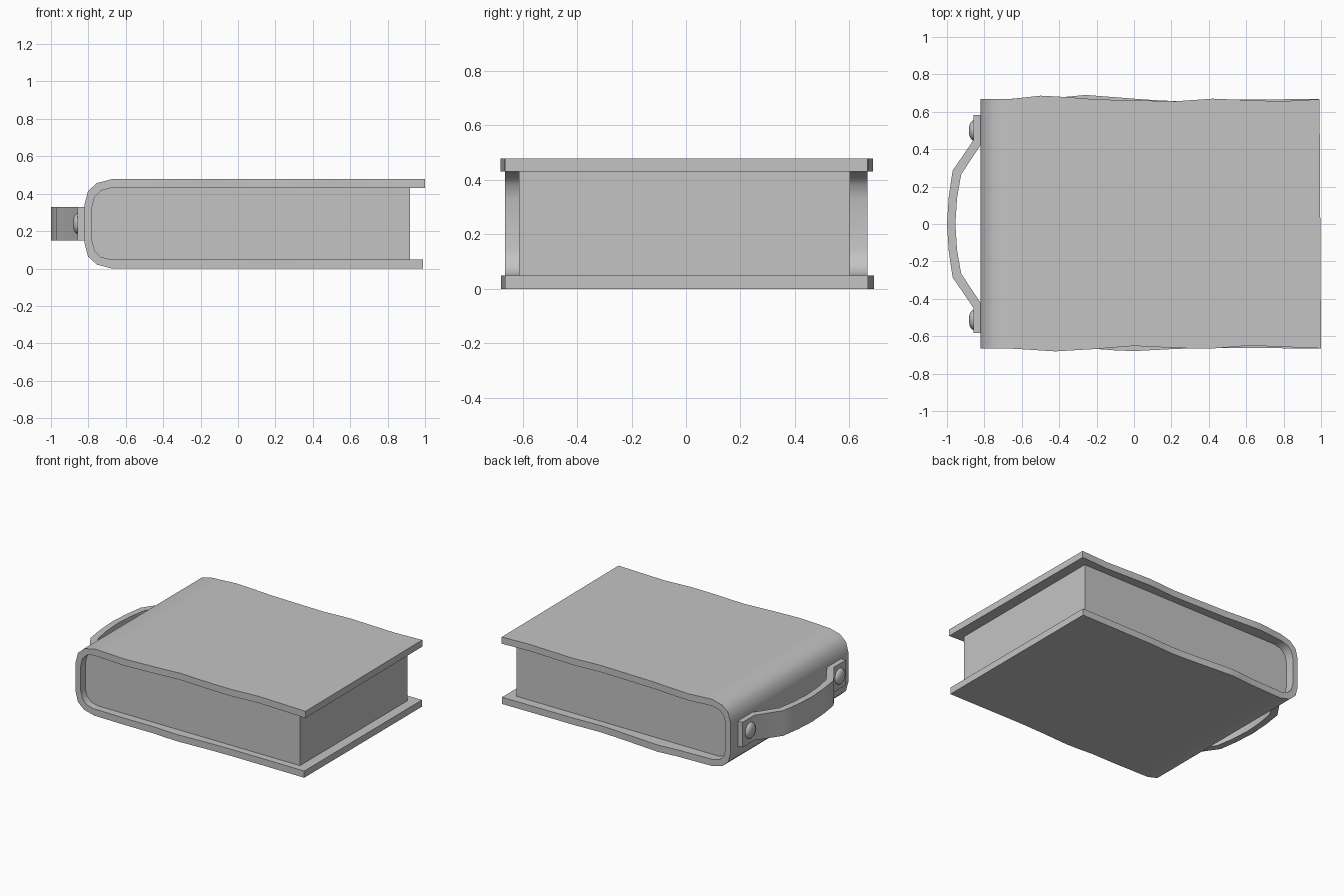
import bpy, bmesh, math
from mathutils import Matrix

cube = bpy.data.objects.get("Cube")
if cube:
    bpy.data.objects.remove(cube, do_unlink=True)

grey = bpy.data.materials.new("plain grey")
grey.use_nodes = True
COLOR = (0.55, 0.55, 0.55, 1)
grey.diffuse_color = COLOR
grey.node_tree.nodes["Principled BSDF"].inputs["Base Color"].default_value = COLOR


def finish(name, bm, smooth=True):
    bmesh.ops.recalc_face_normals(bm, faces=bm.faces)
    mesh = bpy.data.meshes.new(name)
    bm.to_mesh(mesh)
    bm.free()
    mesh.materials.append(grey)
    obj = bpy.data.objects.new(name, mesh)
    bpy.context.collection.objects.link(obj)
    if smooth:
        bpy.ops.object.select_all(action="DESELECT")
        obj.select_set(True)
        bpy.context.view_layer.objects.active = obj
        bpy.ops.object.shade_smooth_by_angle(angle=math.radians(35))
    return obj


def loft(name, rings):
    """Closed solid through a row of four-sided sections."""
    bm = bmesh.new()
    rows = [[bm.verts.new(p) for p in ring] for ring in rings]
    for a, b in zip(rows, rows[1:]):
        for i in range(4):
            j = (i + 1) % 4
            bm.faces.new((a[i], a[j], b[j], b[i]))
    bm.faces.new(rows[0])
    bm.faces.new(rows[-1])
    return finish(name, bm)


def interp(points, x):
    """Piecewise linear edge line."""
    if x <= points[0][0]:
        return points[0][1]
    for (x0, y0), (x1, y1) in zip(points, points[1:]):
        if x <= x1:
            return y0 + (y1 - y0) * (x - x0) / (x1 - x0)
    return points[-1][1]


# Worn edges of the two boards: back and front outline of each
top_back = [(-0.67, 0.667), (-0.5, 0.686), (-0.38, 0.68), (-0.2, 0.666),
            (0.22, 0.656), (0.42, 0.67), (0.78, 0.656), (1, 0.667)]
top_front = [(-0.67, -0.665), (-0.42, -0.681), (-0.2, -0.668), (0, -0.652),
             (0.25, -0.664), (0.4, -0.667), (0.62, -0.65), (1, -0.665)]
low_back = [(-0.67, 0.667), (-0.4, 0.676), (-0.26, 0.69), (0, 0.67),
            (0.2, 0.656), (0.42, 0.665), (1, 0.668)]
low_front = [(-0.67, -0.665), (-0.4, -0.67), (-0.2, -0.668), (-0.03, -0.681),
             (0.22, -0.668), (0.4, -0.663), (1, -0.665)]

HEIGHT, MID = 0.478, 0.239
# Rounded spine corner: outer x, outer z, inner x, inner z
corner = [(-0.673, 0.478, -0.68, 0.43), (-0.754, 0.457, -0.733, 0.416),
          (-0.802, 0.414, -0.766, 0.383), (-0.82, 0.345, -0.78, 0.33)]


def board_stations(end):
    xs = [end, 0.89, 0.78, 0.7, 0.62, 0.52, 0.42, 0.32, 0.22, 0.1, 0, -0.1,
          -0.2, -0.26, -0.34, -0.42, -0.5, -0.6]
    return [(x, HEIGHT, x, 0.43) for x in xs] + corner


def section(station, back, front, flip, skew):
    ox, oz, ix, iz = station
    if flip:
        oz, iz = HEIGHT - oz, HEIGHT - iz
    yb, yf = interp(back, ox), interp(front, ox)
    return [(ox, yf, oz), (ox - skew, yb, oz), (ix - skew, yb, iz), (ix, yf, iz)]


# Cover: top board, spine and bottom board as one folded sheet
rings = [section(s, top_back, top_front, False, 0.008 if s[0] > 0.95 else 0)
         for s in board_stations(1.0)]
rings += [section(s, low_back, low_front, True, 0)
          for s in reversed(board_stations(0.99))]
loft("cover", rings)

# Page block, rounded to sit inside the spine
bm = bmesh.new()
outline = [(0.92, 0.431)] + [(ix - 0.002, iz + 0.001) for _, _, ix, iz in corner]
outline += [(x, HEIGHT - z) for x, z in reversed(outline)]
face = bm.faces.new([bm.verts.new((x, -0.613, z)) for x, z in outline])
new = bmesh.ops.extrude_face_region(bm, geom=[face])["geom"]
bmesh.ops.translate(bm, vec=(0, 1.215, 0),
                    verts=[v for v in new if isinstance(v, bmesh.types.BMVert)])
finish("page_block", bm)

# Strap handle: outer x, outer y, inner x, inner y for half, then mirrored
half = [(-0.857, 0.583, -0.815, 0.583), (-0.857, 0.45, -0.815, 0.43),
        (-0.97, 0.285, -0.924, 0.265), (-0.99, 0.15, -0.946, 0.14)]
path = half + [(-1, 0, -0.955, 0)]
path += [(ox, -oy, ix, -iy) for ox, oy, ix, iy in reversed(half)]
loft("strap_handle", [[(ox, oy, 0.15), (ox, oy, 0.33), (ix, iy, 0.33), (ix, iy, 0.15)]
                      for ox, oy, ix, iy in path])

# Domed rivets holding the strap ends
for name, y in (("back_rivet", 0.5), ("front_rivet", -0.513)):
    bm = bmesh.new()
    bmesh.ops.create_uvsphere(bm, u_segments=16, v_segments=10, radius=1)
    bmesh.ops.transform(bm, verts=bm.verts,
                        matrix=Matrix.Translation((-0.857, y, MID + 0.002))
                        @ Matrix.Diagonal((0.026, 0.054, 0.057, 1))
                        @ Matrix.Rotation(math.pi / 2, 4, "Y"))
    finish(name, bm)
